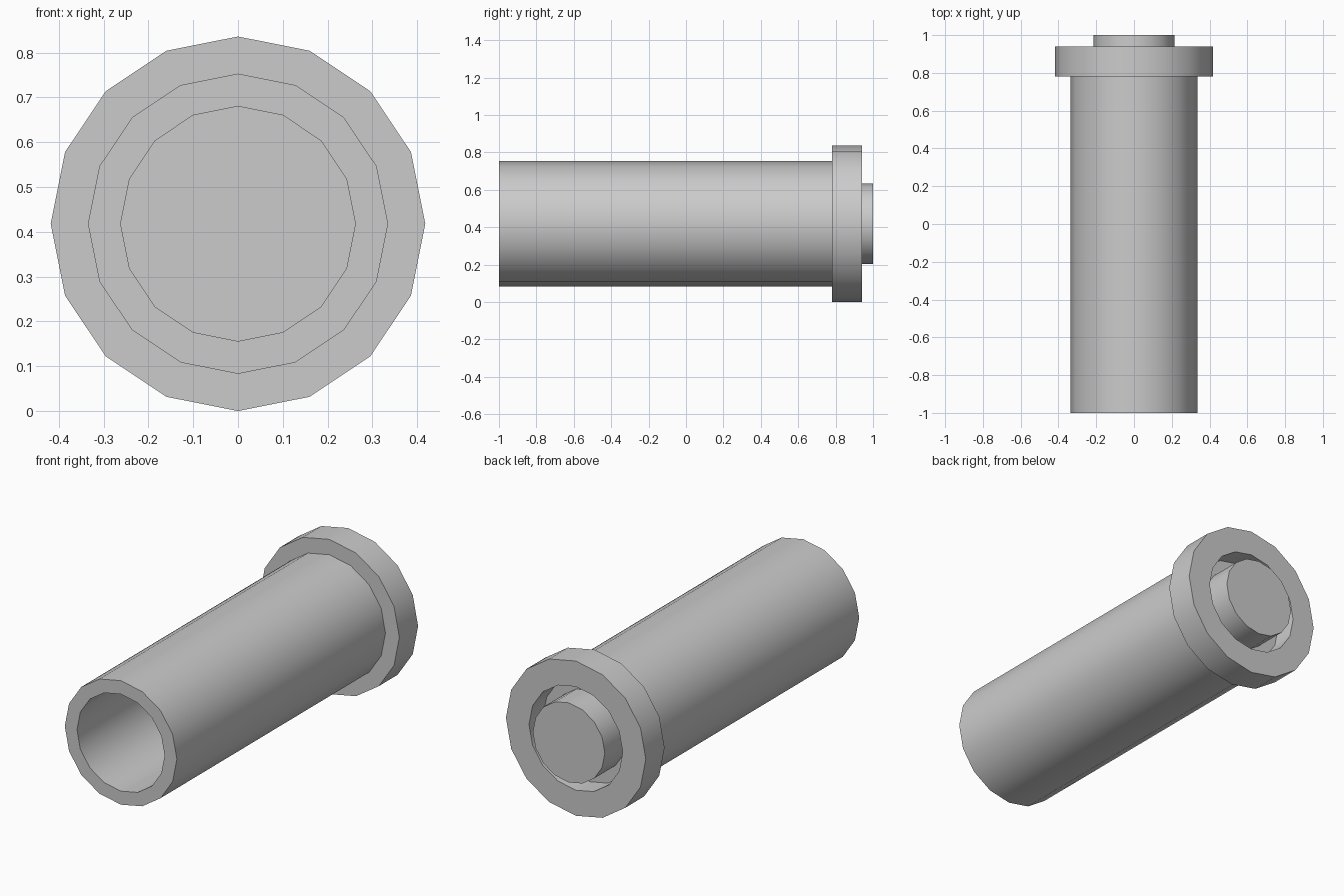
import bpy, bmesh, math

if "Cube" in bpy.data.objects:
    bpy.data.objects.remove(bpy.data.objects["Cube"])

SIDES = 16
AXIS_Z = 0.418  # height of the shared centre line


def lathe(name, profile, closed=False):
    """Revolve (radius, y) points around the y-running centre line."""
    bm = bmesh.new()
    rings = []
    for r, y in profile:
        if r == 0:
            rings.append([bm.verts.new((0, y, AXIS_Z))] * SIDES)
        else:
            rings.append([bm.verts.new((r * math.cos(a), y, AXIS_Z + r * math.sin(a)))
                          for a in (2 * math.pi * i / SIDES for i in range(SIDES))])
    pairs = list(zip(rings, rings[1:]))
    if closed:
        pairs.append((rings[-1], rings[0]))
    for a, b in pairs:
        for i in range(SIDES):
            j = (i + 1) % SIDES
            bm.faces.new(list(dict.fromkeys((a[i], a[j], b[j], b[i]))))
    bmesh.ops.recalc_face_normals(bm, faces=bm.faces)
    mesh = bpy.data.meshes.new(name)
    bm.to_mesh(mesh)
    bm.free()
    obj = bpy.data.objects.new(name, mesh)
    bpy.context.collection.objects.link(obj)
    bpy.ops.object.select_all(action='DESELECT')
    obj.select_set(True)
    bpy.context.view_layer.objects.active = obj
    bpy.ops.object.shade_smooth_by_angle(angle=math.radians(30))
    return obj


# Hollow tube, open at the front and closed at the back
lathe("barrel", [(0, 0.78), (0.262, 0.78), (0.262, -1), (0.335, -1),
                 (0.335, 0.82), (0, 0.82)])

# Thick ring around the back end
lathe("collar", [(0.28, 0.78), (0.418, 0.78), (0.418, 0.94), (0.28, 0.94)], closed=True)

# Round plug standing in the collar recess
lathe("plug", [(0, 0.80), (0.215, 0.80), (0.215, 1), (0, 1)])
